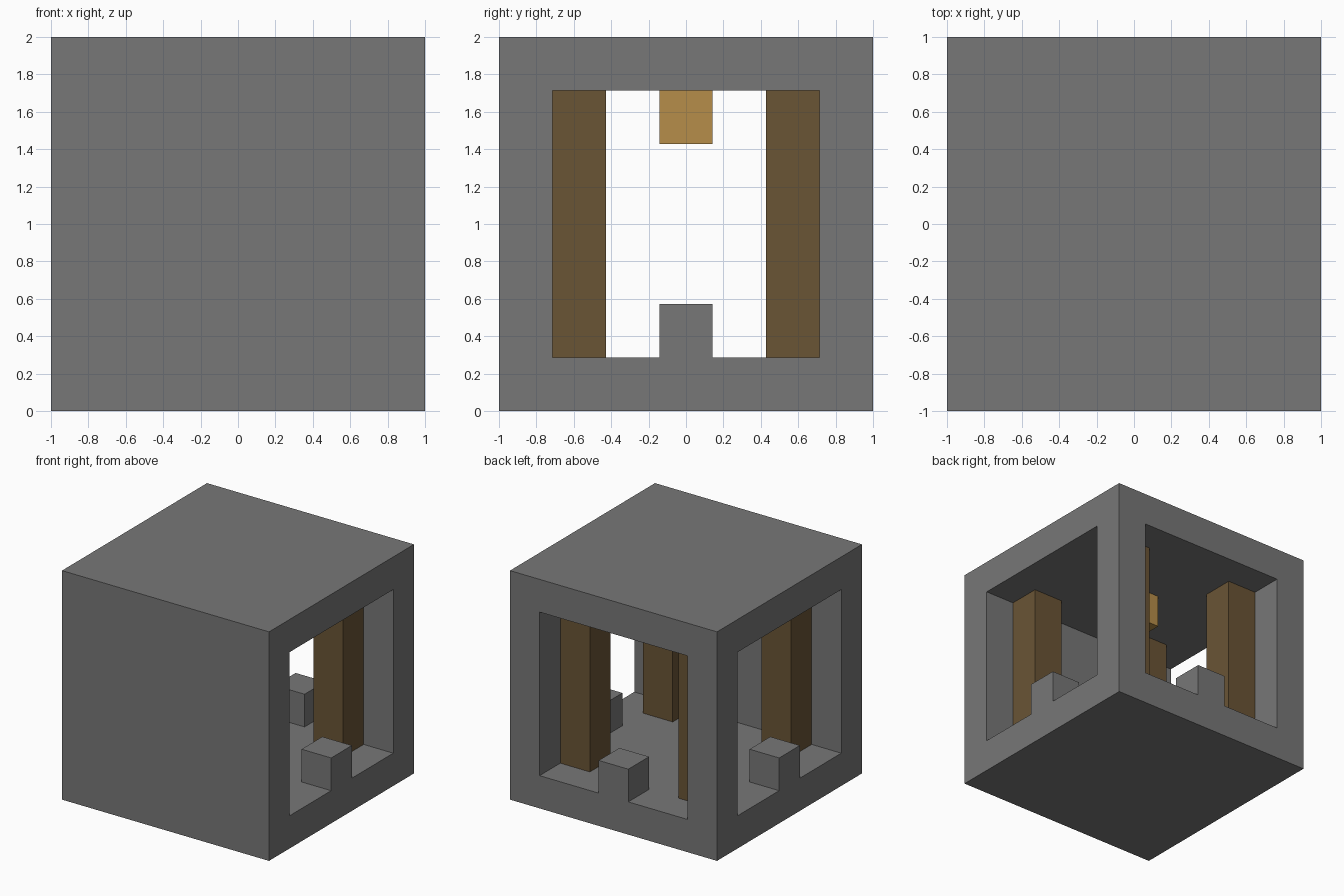
import bpy
import bmesh

default = bpy.data.objects.get("Cube")
if default:
    bpy.data.objects.remove(default, do_unlink=True)

U = 2 / 7  # block size: the whole model is seven blocks wide


def material(name, color):
    mat = bpy.data.materials.new(name)
    mat.use_nodes = True
    mat.diffuse_color = (*color, 1)
    bsdf = next(n for n in mat.node_tree.nodes if n.type == "BSDF_PRINCIPLED")
    bsdf.inputs["Base Color"].default_value = (*color, 1)
    bsdf.inputs["Roughness"].default_value = 0.9
    return mat


stone = material("stone grey", (0.185, 0.185, 0.185))
wood = material("dark wood", (0.143, 0.089, 0.036))
amber = material("amber", (0.47, 0.27, 0.067))


def prism(name, outline, z0, z1, mat):
    """Extrude a flat outline, given in block units, from z0 to z1."""
    bm = bmesh.new()
    face = bm.faces.new([bm.verts.new((x * U, y * U, z0 * U)) for x, y in outline])
    ext = bmesh.ops.extrude_face_region(bm, geom=[face])
    top = [v for v in ext["geom"] if isinstance(v, bmesh.types.BMVert)]
    bmesh.ops.translate(bm, verts=top, vec=(0, 0, (z1 - z0) * U))
    bmesh.ops.recalc_face_normals(bm, faces=bm.faces)
    mesh = bpy.data.meshes.new(name)
    bm.to_mesh(mesh)
    bm.free()
    obj = bpy.data.objects.new(name, mesh)
    bpy.context.collection.objects.link(obj)
    mesh.materials.append(mat)
    return obj


def box(name, cx, cy, w, d, z0, z1, mat):
    x0, x1, y0, y1 = cx - w / 2, cx + w / 2, cy - d / 2, cy + d / 2
    return prism(name, [(x0, y0), (x1, y0), (x1, y1), (x0, y1)], z0, z1, mat)


def combine(target, tool, operation):
    mod = target.modifiers.new(operation.title(), "BOOLEAN")
    mod.operation = operation
    mod.solver = "EXACT"
    mod.object = tool
    bpy.context.view_layer.objects.active = target
    bpy.ops.object.modifier_apply(modifier=mod.name)
    bpy.data.objects.remove(tool, do_unlink=True)


# Stone shell: solid front, floor and roof, with windows in the sides and back
shell = box("stone_shell", 0, 0, 7, 7, 0, 7, stone)
half = [(0, -2.5), (4, -2.5), (4, 2.5), (2.5, 2.5), (2.5, 4)]
outline = half[1:] + [(-x, y) for x, y in reversed(half[1:])]
combine(shell, prism("room_cutter", outline, 1, 6, stone), "DIFFERENCE")

# Raised block in the middle of each window sill
for side, cx, cy in (("left", 3, 0), ("right", -3, 0), ("back", 0, 3)):
    combine(shell, box(side + "_sill_block", cx, cy, 1, 1, 0.5, 2, stone), "UNION")

# Wooden posts in the room corners
for sx, side in ((1, "left"), (-1, "right")):
    for sy, end in ((-1, "front"), (1, "back")):
        box(f"{end}_{side}_post", sx * 2, sy * 2, 1, 1, 1, 6, wood)

# Lamp block hanging from the ceiling
box("ceiling_lamp", 0, 0, 1, 1, 5, 6, amber)
